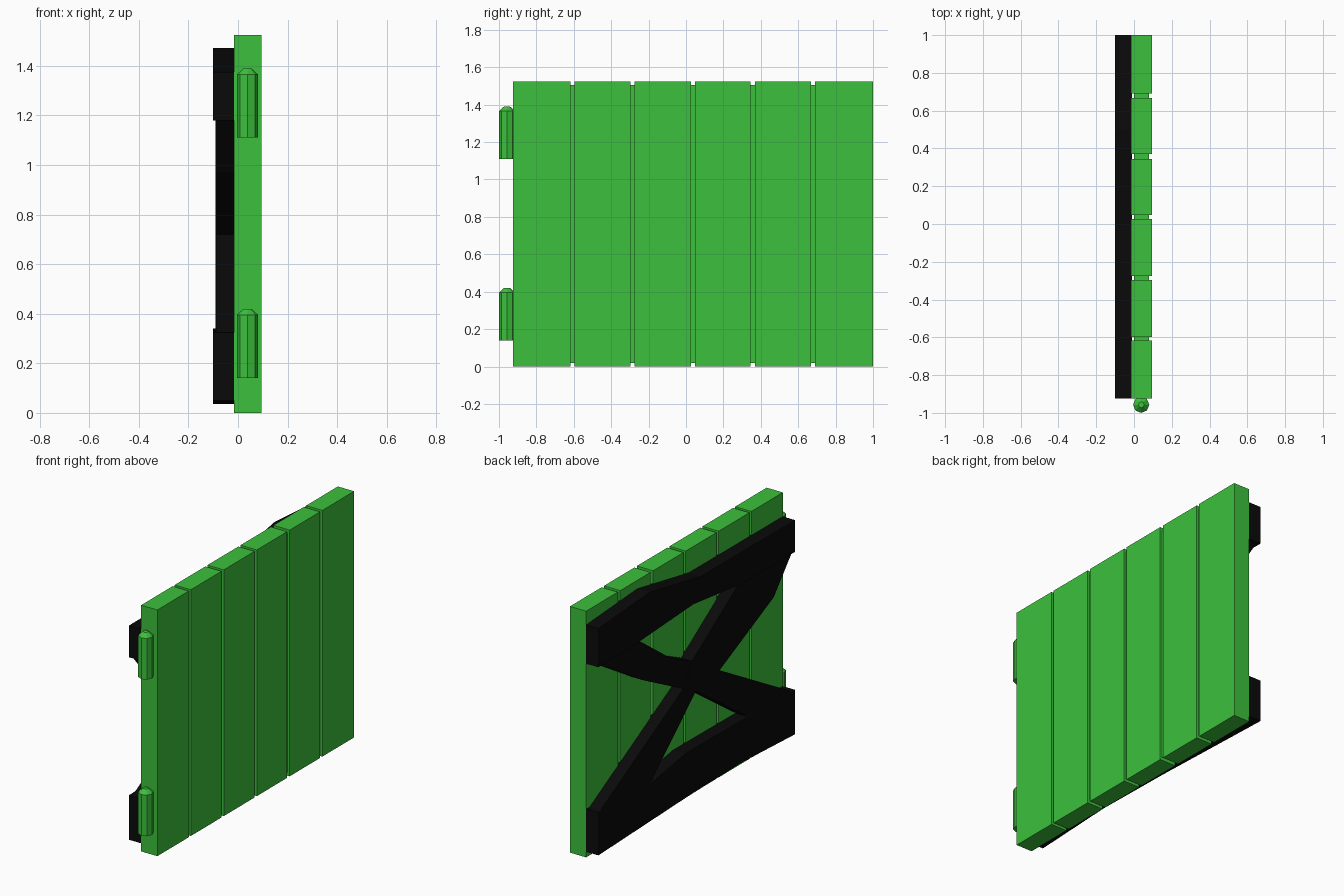
import bpy, bmesh
from mathutils import Vector

cube = bpy.data.objects.get("Cube")
if cube:
    bpy.data.objects.remove(cube, do_unlink=True)


def material(name, rgb):
    mat = bpy.data.materials.new(name)
    mat.use_nodes = True
    color = (*rgb, 1)
    mat.diffuse_color = color
    mat.node_tree.nodes["Principled BSDF"].inputs["Base Color"].default_value = color
    return mat


GREEN = material("leaf green", (0.045, 0.53, 0.045))
BLACK = material("black", (0.003, 0.003, 0.003))


def finish(name, bm, mat):
    bmesh.ops.recalc_face_normals(bm, faces=bm.faces)
    mesh = bpy.data.meshes.new(name)
    bm.to_mesh(mesh)
    bm.free()
    mesh.materials.append(mat)
    obj = bpy.data.objects.new(name, mesh)
    bpy.context.scene.collection.objects.link(obj)
    return obj


def box(name, low, high, mat):
    low, high = Vector(low), Vector(high)
    bm = bmesh.new()
    bmesh.ops.create_cube(bm, size=1)
    bmesh.ops.scale(bm, vec=high - low, verts=bm.verts)
    bmesh.ops.translate(bm, vec=(low + high) / 2, verts=bm.verts)
    return finish(name, bm, mat)


def brace(name, outline, x_outer, x_inner=-0.01):
    """Extrude a (y, z) outline across the thickness of the gate."""
    bm = bmesh.new()
    face = bm.faces.new([bm.verts.new((x_outer, y, z)) for y, z in outline])
    out = bmesh.ops.extrude_face_region(bm, geom=[face])
    moved = [v for v in out["geom"] if isinstance(v, bmesh.types.BMVert)]
    bmesh.ops.translate(bm, vec=(x_inner - x_outer, 0, 0), verts=moved)
    bmesh.ops.triangulate(bm, faces=[f for f in bm.faces if len(f.verts) > 4])
    return finish(name, bm, BLACK)


# Upright planks with narrow gaps
edges = [(-0.925, -0.617), (-0.597, -0.297), (-0.275, 0.026),
         (0.048, 0.345), (0.37, 0.667), (0.69, 1.0)]
for i, (y0, y1) in enumerate(edges):
    box(f"plank_{i + 1}", (-0.016, y0, 0), (0.095, y1, 1.525), GREEN)

# Recessed strips closing the gaps
for i in range(len(edges) - 1):
    box(f"gap_strip_{i + 1}", (0, edges[i][1] - 0.01, 0.02),
        (0.08, edges[i + 1][0] + 0.01, 1.505), GREEN)

# Hinge barrels with tapered caps
for name, z in (("lower_hinge", 0.14), ("upper_hinge", 1.11)):
    bm = bmesh.new()
    rings = []
    for radius, height in ((0.043, 0), (0.043, 0.255), (0.016, 0.28)):
        ring = bmesh.ops.create_circle(bm, segments=8, radius=radius)["verts"]
        bmesh.ops.translate(bm, vec=(0.038, -0.957, z + height), verts=ring)
        rings.append(ring)
    for a, b in zip(rings, rings[1:]):
        for k in range(8):
            n = (k + 1) % 8
            bm.faces.new((a[k], a[n], b[n], b[k]))
    bm.faces.new(rings[0])
    bm.faces.new(rings[-1])
    finish(name, bm, GREEN)

# Uneven horizontal rails on the rear face
brace("top_rail", [(1, 1.44), (0.5, 1.473), (0, 1.38), (-0.925, 1.376),
                   (-0.925, 1.18), (-0.41, 1.18), (0.07, 1.235),
                   (0.61, 1.205), (1, 1.2)], -0.1)
brace("bottom_rail", [(1, 0.035), (0.15, 0.065), (-0.39, 0.075), (-0.925, 0.05),
                      (-0.925, 0.325), (-0.5, 0.335), (0.15, 0.34),
                      (0.49, 0.283), (1, 0.3)], -0.1)

# Crossed diagonals, slightly thinner than the rails
brace("rising_diagonal", [(1, 0.28), (0.13, 0.755), (0.07, 0.88), (-0.41, 1.2),
                          (-0.925, 1.2), (-0.73, 0.97), (-0.2, 0.72),
                          (0.03, 0.68), (0.49, 0.27)], -0.09)
brace("falling_diagonal", [(0.61, 1.22), (0.28, 0.98), (0.07, 0.88), (-0.2, 0.72),
                           (-0.73, 0.42), (-0.925, 0.31), (-0.5, 0.31),
                           (0.03, 0.68), (0.25, 0.79), (0.54, 0.94),
                           (1, 1.22)], -0.088)
